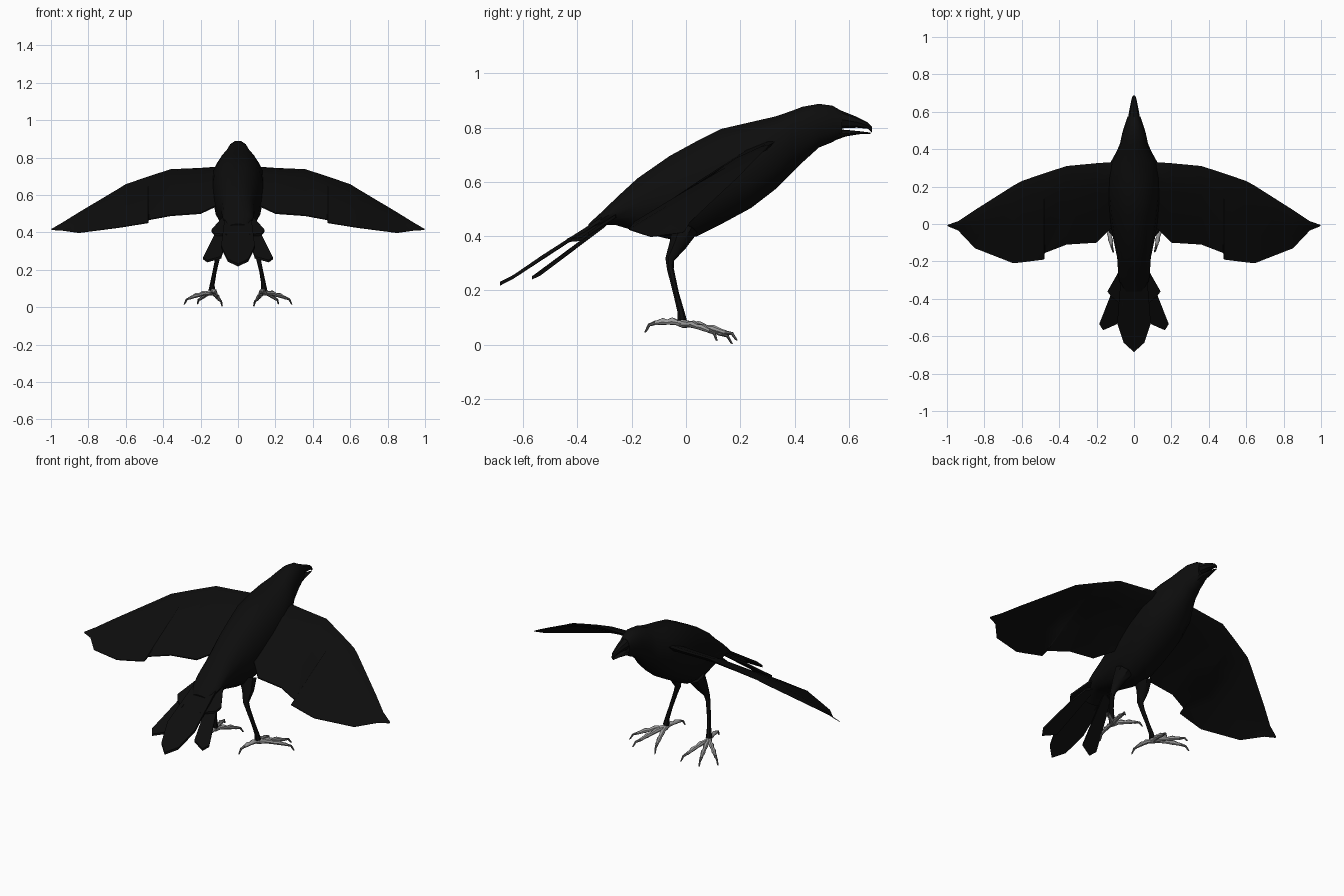
import bpy, bmesh, math
from mathutils import Vector


def material(name, r, g, b):
    m = bpy.data.materials.new(name)
    m.diffuse_color = (r, g, b, 1)
    return m


BLACK = material("feather black", 0.004, 0.004, 0.004)
GREY = material("foot grey", 0.34, 0.34, 0.34)
CLAW = material("claw grey", 0.13, 0.13, 0.13)


def loft(name, rings, mat, angle=35):
    """Join equal-sized rings of points into a closed skin."""
    bm = bmesh.new()
    rows = [[bm.verts.new(p) for p in ring] for ring in rings]
    n = len(rows[0])
    for a, b in zip(rows, rows[1:]):
        for i in range(n):
            bm.faces.new((a[i], a[(i + 1) % n], b[(i + 1) % n], b[i]))
    bm.faces.new(rows[0][::-1])
    bm.faces.new(rows[-1])
    bmesh.ops.recalc_face_normals(bm, faces=bm.faces)
    mesh = bpy.data.meshes.new(name)
    bm.to_mesh(mesh)
    bm.free()
    ob = bpy.data.objects.new(name, mesh)
    bpy.context.collection.objects.link(ob)
    mesh.materials.append(mat)
    bpy.ops.object.select_all(action='DESELECT')
    ob.select_set(True)
    bpy.context.view_layer.objects.active = ob
    bpy.ops.object.shade_smooth_by_angle(angle=math.radians(angle))
    return ob


def sections(stations, sides=14, power=1.0):
    """Upright oval rings from (y, top, bottom, half width)."""
    rings = []
    for y, top, bot, w in stations:
        ring = []
        for i in range(sides):
            a = 2 * math.pi * i / sides
            c, s = math.cos(a), math.sin(a)
            ring.append((w * math.copysign(abs(c) ** power, c), y,
                         (top + bot) / 2 + (top - bot) / 2 * s))
        rings.append(ring)
    return rings


def tube(name, points, mat, sides=7):
    """Tapered tube through (x, y, z, radius) points."""
    pts = [Vector(p[:3]) for p in points]
    rings = []
    for i, p in enumerate(pts):
        t = (pts[min(i + 1, len(pts) - 1)] - pts[max(i - 1, 0)]).normalized()
        u = t.cross(Vector((0.9, 0.3, 0.1))).normalized()
        v = t.cross(u)
        r = points[i][3]
        rings.append([p + r * (u * math.cos(2 * math.pi * k / sides) +
                               v * math.sin(2 * math.pi * k / sides))
                      for k in range(sides)])
    return loft(name, rings, mat, 50)


def plate(name, outline, thick):
    """Thin feather: a closed outline given thickness downwards."""
    top = [Vector(p) for p in outline]
    return loft(name, [top, [p - Vector((0, 0, thick)) for p in top]], BLACK)


# Body and head in one skin
loft("body", sections([
    (-0.36, 0.445, 0.405, 0.055), (-0.30, 0.50, 0.44, 0.08),
    (-0.26, 0.54, 0.44, 0.085), (-0.18, 0.615, 0.415, 0.09),
    (-0.06, 0.70, 0.385, 0.115), (0.04, 0.755, 0.395, 0.13),
    (0.13, 0.80, 0.44, 0.14), (0.24, 0.825, 0.50, 0.142),
    (0.33, 0.845, 0.57, 0.125), (0.39, 0.865, 0.63, 0.092),
    (0.43, 0.88, 0.67, 0.075), (0.49, 0.89, 0.725, 0.062),
    (0.54, 0.883, 0.745, 0.046), (0.575, 0.862, 0.77, 0.034)],
    power=0.85), BLACK)

# Beak halves with a narrow gap between them
loft("upper_beak", sections([
    (0.54, 0.875, 0.79, 0.035), (0.58, 0.86, 0.798, 0.03), (0.63, 0.84, 0.80, 0.021),
    (0.67, 0.82, 0.796, 0.013), (0.686, 0.803, 0.782, 0.006)], 8), BLACK)
loft("lower_beak", sections([
    (0.54, 0.795, 0.75, 0.03), (0.59, 0.792, 0.768, 0.025),
    (0.64, 0.787, 0.776, 0.015), (0.68, 0.782, 0.777, 0.006)], 8), BLACK)

# Tail: long centre fan, outer feathers and short coverts
plate("tail_centre", [(-0.07, -0.28, 0.49), (-0.09, -0.53, 0.33), (-0.055, -0.635, 0.258),
                      (0, -0.685, 0.232), (0.055, -0.635, 0.258), (0.09, -0.53, 0.33),
                      (0.07, -0.28, 0.49)], 0.014)
for s, side in ((-1, "left"), (1, "right")):
    plate(side + "_outer_tail_feather",
          [(s * 0.03, -0.28, 0.465), (s * 0.085, -0.30, 0.445), (s * 0.125, -0.38, 0.39),
           (s * 0.186, -0.535, 0.268), (s * 0.165, -0.568, 0.252),
           (s * 0.09, -0.535, 0.272)], 0.012)
    plate(side + "_tail_covert",
          [(s * 0.04, -0.24, 0.49), (s * 0.085, -0.26, 0.48), (s * 0.142, -0.36, 0.415),
           (s * 0.125, -0.385, 0.395), (s * 0.06, -0.44, 0.39)], 0.012)

# Wing chords: x, lead y, lead z, trail y, trail z, thickness
CHORDS = [
    (0.07, 0.32, 0.745, 0.02, 0.57, 0.05), (0.13, 0.33, 0.75, -0.03, 0.535, 0.045),
    (0.20, 0.325, 0.745, -0.10, 0.502, 0.04), (0.36, 0.31, 0.738, -0.11, 0.49, 0.035),
    (0.477, 0.272, 0.70, -0.155, 0.468, 0.03), (0.48, 0.271, 0.699, -0.19, 0.452, 0.03),
    (0.60, 0.23, 0.658, -0.205, 0.432, 0.024), (0.645, 0.205, 0.63, -0.21, 0.425, 0.022),
    (0.85, 0.075, 0.508, -0.13, 0.398, 0.014), (0.94, 0.015, 0.452, -0.035, 0.41, 0.008),
    (0.998, -0.005, 0.418, -0.011, 0.413, 0.003)]
# Aerofoil outline: chord fraction, height in thickness units
FOIL = [(0, 0), (0.08, 0.35), (0.3, 0.7), (0.65, 0.45), (1, 0.08),
        (1, -0.08), (0.65, 0.1), (0.3, 0), (0.08, -0.3)]

# Leg path: x, y, z, radius
LEG = [(0.065, -0.005, 0.43, 0.05), (0.085, -0.03, 0.37, 0.033),
       (0.094, -0.06, 0.315, 0.017), (0.105, -0.058, 0.28, 0.013),
       (0.125, -0.037, 0.19, 0.011), (0.137, -0.02, 0.125, 0.013),
       (0.14, -0.015, 0.09, 0.018)]

# Toe tips (end of the pad) and claw tips
TOES = {"middle_toe": ((0.20, 0.145, 0.045), (0.218, 0.19, 0.016)),
        "outer_toe": ((0.255, 0.09, 0.05), (0.29, 0.115, 0.014)),
        "inner_toe": ((0.10, 0.13, 0.04), (0.083, 0.172, 0.003)),
        "back_toe": ((0.12, -0.115, 0.08), (0.11, -0.153, 0.045))}

for s, side in ((-1, "left"), (1, "right")):
    loft(side + "_wing", [[(s * x, ly + (ty - ly) * f, lz + (tz - lz) * f + h * t)
                           for f, h in FOIL] for x, ly, lz, ty, tz, t in CHORDS], BLACK)
    tube(side + "_leg", [(s * x, y, z, r) for x, y, z, r in LEG], BLACK)
    # Toes with knuckles, ending in curved claws
    root = Vector((s * 0.14, -0.012, 0.078))
    for toe, (pad, tip) in TOES.items():
        end = Vector((s * pad[0], pad[1], pad[2]))
        claw = Vector((s * tip[0], tip[1], tip[2]))
        path = []
        for f, lift, r in ((0, 0, 0.016), (0.22, 0.004, 0.011), (0.38, 0.008, 0.014),
                           (0.55, 0.004, 0.01), (0.72, 0.006, 0.013), (0.88, 0.002, 0.009),
                           (1, 0, 0.009)):
            p = root.lerp(end, f)
            path.append((p.x, p.y, p.z + lift, r))
        tube(f"{side}_{toe}", path, GREY)
        bend = end.lerp(claw, 0.55) + Vector((0, 0, 0.012))
        tube(f"{side}_{toe}_claw", [(*end, 0.008), (*bend, 0.006),
                                    (*end.lerp(claw, 0.88), 0.004), (*claw, 0.001)], CLAW, 6)
